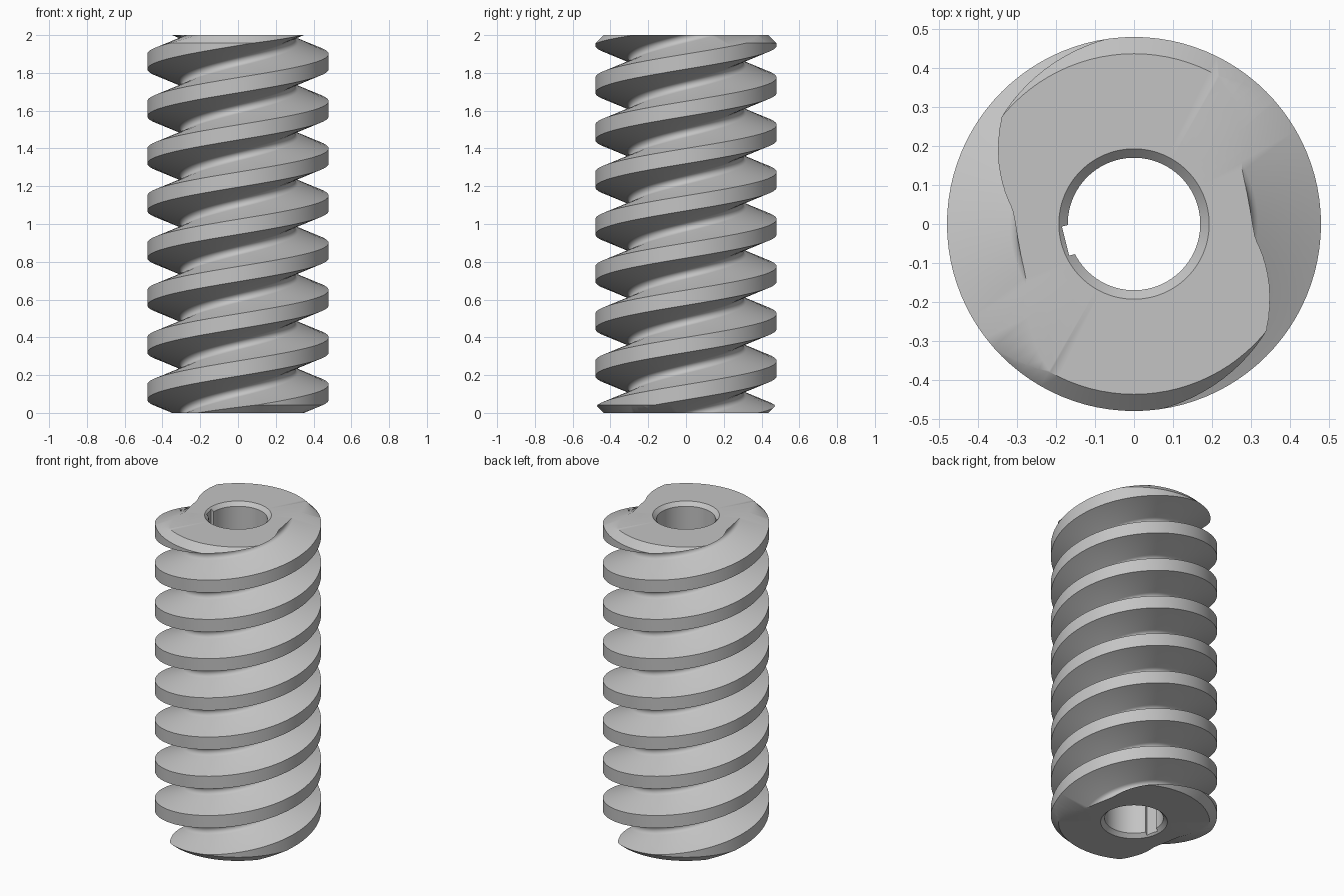
import bpy, bmesh, math
from mathutils import Matrix

cube = bpy.data.objects.get("Cube")
if cube:
    bpy.data.objects.remove(cube, do_unlink=True)

SEGMENTS = 96
HEIGHT = 2.0
PITCH = 0.25              # crest to crest
STARTS = 2                # two interleaved threads
ROOT_R, CREST_R = 0.3, 0.48
FILLET = 0.028
CREST_HALF = 0.04
ROOT_Z = 0.235            # height of a groove bottom at angle zero
BORE_R, BORE_CHAMFER = 0.17, 0.023
END_R = 0.437             # outer radius of the chamfered ends

steel = bpy.data.materials.new("grey_steel")
steel.use_nodes = True
colour = (0.55, 0.55, 0.55, 1)
steel.diffuse_color = colour
steel.node_tree.nodes["Principled BSDF"].inputs["Base Color"].default_value = colour


def make_object(name, bm):
    bmesh.ops.recalc_face_normals(bm, faces=bm.faces)
    mesh = bpy.data.meshes.new(name)
    bm.to_mesh(mesh)
    bm.free()
    mesh.materials.append(steel)
    obj = bpy.data.objects.new(name, mesh)
    bpy.context.collection.objects.link(obj)
    return obj


def thread_profile():
    """One pitch as (radius, height): rounded root, flank, crest, flank."""
    pts = []
    for i in range(9):
        a = math.radians(-70 + 140 * i / 8)
        pts.append((ROOT_R + FILLET * (1 - math.cos(a)), FILLET * math.sin(a)))
    pts.append((CREST_R, PITCH / 2 - CREST_HALF))
    pts.append((CREST_R, PITCH / 2 + CREST_HALF))
    return pts


def build_thread():
    bm = bmesh.new()
    profile = thread_profile()
    rows = [(r, ROOT_Z + PITCH * m + z) for m in range(-5, 11) for r, z in profile]
    shift = STARTS * len(profile)
    columns = []
    for j in range(SEGMENTS):
        t = j / SEGMENTS
        c, s = math.cos(math.tau * t), math.sin(math.tau * t)
        columns.append([bm.verts.new((r * c, r * s, z + PITCH * STARTS * t))
                        for r, z in rows])
    # the last column joins the first one lead higher
    columns.append(columns[0][shift:])
    for a, b in zip(columns, columns[1:]):
        for k in range(min(len(a), len(b)) - 1):
            bm.faces.new((a[k], b[k], b[k + 1], a[k + 1]))
    # trim slightly beyond both ends and close
    for z, up in ((-0.06, -1), (HEIGHT + 0.06, 1)):
        bmesh.ops.bisect_plane(bm, geom=bm.verts[:] + bm.edges[:] + bm.faces[:],
                               plane_co=(0, 0, z), plane_no=(0, 0, up),
                               clear_outer=True)
    rim = [e for e in bm.edges if e.is_boundary]
    bmesh.ops.holes_fill(bm, edges=rim, sides=0)
    return make_object("worm_screw", bm)


def build_blank():
    """Turned tube with chamfered ends and bore."""
    over = 0.1
    half = [(BORE_R, BORE_CHAMFER), (BORE_R + BORE_CHAMFER, 0),
            (END_R, 0), (END_R + over, over)]
    profile = half + [(r, HEIGHT - z) for r, z in reversed(half)]
    bm = bmesh.new()
    rings = []
    for j in range(SEGMENTS):
        a = math.tau * j / SEGMENTS
        rings.append([bm.verts.new((r * math.cos(a), r * math.sin(a), z))
                      for r, z in profile])
    n = len(profile)
    for j in range(SEGMENTS):
        a, b = rings[j], rings[(j + 1) % SEGMENTS]
        for k in range(n):
            m = (k + 1) % n
            bm.faces.new((a[k], b[k], b[m], a[m]))
    return make_object("turned_blank", bm)


def build_keyway():
    bm = bmesh.new()
    depth = 0.181
    place = (Matrix.Rotation(math.radians(194), 4, 'Z')
             @ Matrix.Translation((depth - 0.04, 0, HEIGHT / 2))
             @ Matrix.Diagonal((0.08, 0.077, HEIGHT + 0.2, 1)))
    bmesh.ops.create_cube(bm, size=1, matrix=place)
    return make_object("keyway_cutter", bm)


worm = build_thread()
bpy.ops.object.select_all(action='DESELECT')
worm.select_set(True)
bpy.context.view_layer.objects.active = worm

# turn the ends and bore, then cut the keyway
for cutter, operation in ((build_blank(), 'INTERSECT'), (build_keyway(), 'DIFFERENCE')):
    cutter.hide_render = True
    mod = worm.modifiers.new(cutter.name, 'BOOLEAN')
    mod.operation = operation
    mod.solver = 'EXACT'
    mod.object = cutter
    bpy.ops.object.modifier_apply(modifier=mod.name)
    bpy.data.objects.remove(cutter, do_unlink=True)

bpy.ops.object.shade_smooth_by_angle(angle=math.radians(30))
